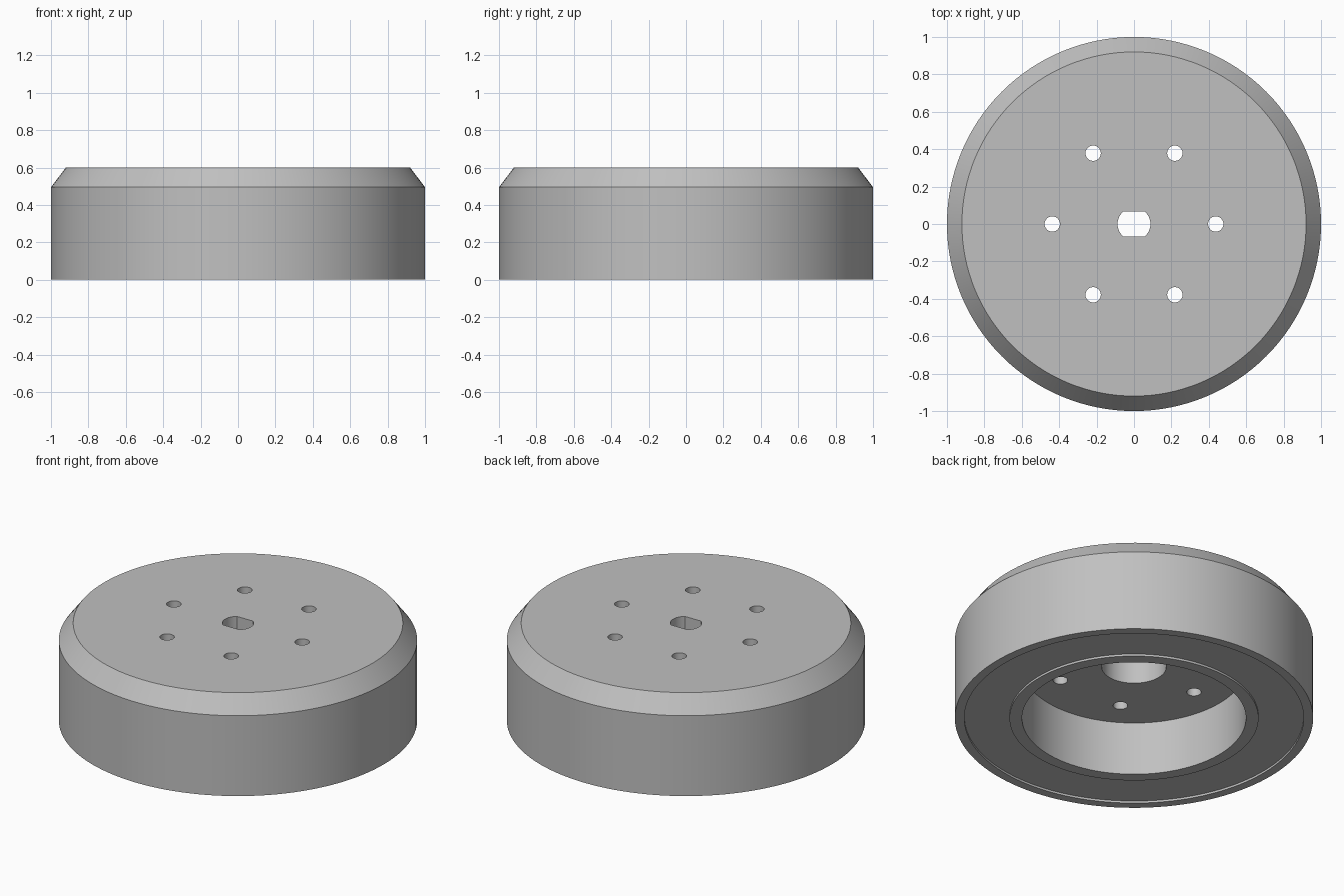
import bpy, bmesh, math
from mathutils import Matrix

cube = bpy.data.objects.get("Cube")
if cube:
    bpy.data.objects.remove(cube)

SEGMENTS = 128
HEIGHT = 0.6

grey = bpy.data.materials.new("plain grey")
grey.use_nodes = True
colour = (0.53, 0.53, 0.53, 1)
grey.diffuse_color = colour
grey.node_tree.nodes["Principled BSDF"].inputs["Base Color"].default_value = colour


def make_object(name, bm):
    bmesh.ops.recalc_face_normals(bm, faces=bm.faces)
    mesh = bpy.data.meshes.new(name)
    bm.to_mesh(mesh)
    bm.free()
    mesh.materials.append(grey)
    obj = bpy.data.objects.new(name, mesh)
    bpy.context.collection.objects.link(obj)
    return obj


def lathe(name, profile):
    """Turn (radius, z) points around z; the inner points become end caps."""
    bm = bmesh.new()
    rings = []
    for r, z in profile:
        rings.append([bm.verts.new((r * math.cos(a), r * math.sin(a), z))
                      for a in (math.tau * i / SEGMENTS for i in range(SEGMENTS))])
    for low, high in zip(rings, rings[1:]):
        for i in range(SEGMENTS):
            j = (i + 1) % SEGMENTS
            bm.faces.new((low[i], low[j], high[j], high[i]))
    bm.faces.new(rings[0])
    bm.faces.new(rings[-1])
    return make_object(name, bm)


def prism(bm, outline, z0, z1):
    """Upright prism through a closed outline."""
    face = bm.faces.new([bm.verts.new((x, y, z0)) for x, y in outline])
    walls = bmesh.ops.extrude_face_region(bm, geom=[face])
    verts = [v for v in walls["geom"] if isinstance(v, bmesh.types.BMVert)]
    bmesh.ops.translate(bm, verts=verts, vec=(0, 0, z1 - z0))


# Turned body: counterbore, cavity, raised inner ring, shallow groove, rim, chamfer
body = lathe("wheel_body", [
    (0.18, 0.50), (0.18, 0.33), (0.625, 0.33), (0.625, 0), (0.695, 0),
    (0.695, 0.013), (0.947, 0.013), (0.947, 0), (1, 0),
    (1, 0.495), (0.92, HEIGHT)])

# Cutters: six bolt holes and a shaft hole with two flats
bm = bmesh.new()
for k in range(6):
    spot = Matrix.Rotation(k * math.tau / 6, 4, "Z") @ Matrix.Translation((0.437, 0, 0.5))
    bmesh.ops.create_cone(bm, cap_ends=True, segments=32, radius1=0.041,
                          radius2=0.041, depth=0.6, matrix=spot)
flat_angle = math.asin(0.068 / 0.088)
arc = [flat_angle * (i / 8 - 1) for i in range(17)]
shaft = [(0.088 * math.cos(a + turn), 0.088 * math.sin(a + turn))
         for turn in (0, math.pi) for a in arc]
prism(bm, shaft, 0.4, 0.8)
cutter = make_object("hole_cutter", bm)
cutter.hide_render = True

# Cut the holes and remove the helper
cut = body.modifiers.new("holes", "BOOLEAN")
cut.operation = "DIFFERENCE"
cut.solver = "EXACT"
cut.object = cutter
bpy.ops.object.select_all(action="DESELECT")
body.select_set(True)
bpy.context.view_layer.objects.active = body
bpy.ops.object.modifier_apply(modifier=cut.name)
bpy.data.objects.remove(cutter)

# Smooth round walls, crisp edges
bpy.ops.object.shade_smooth_by_angle(angle=math.radians(25))
